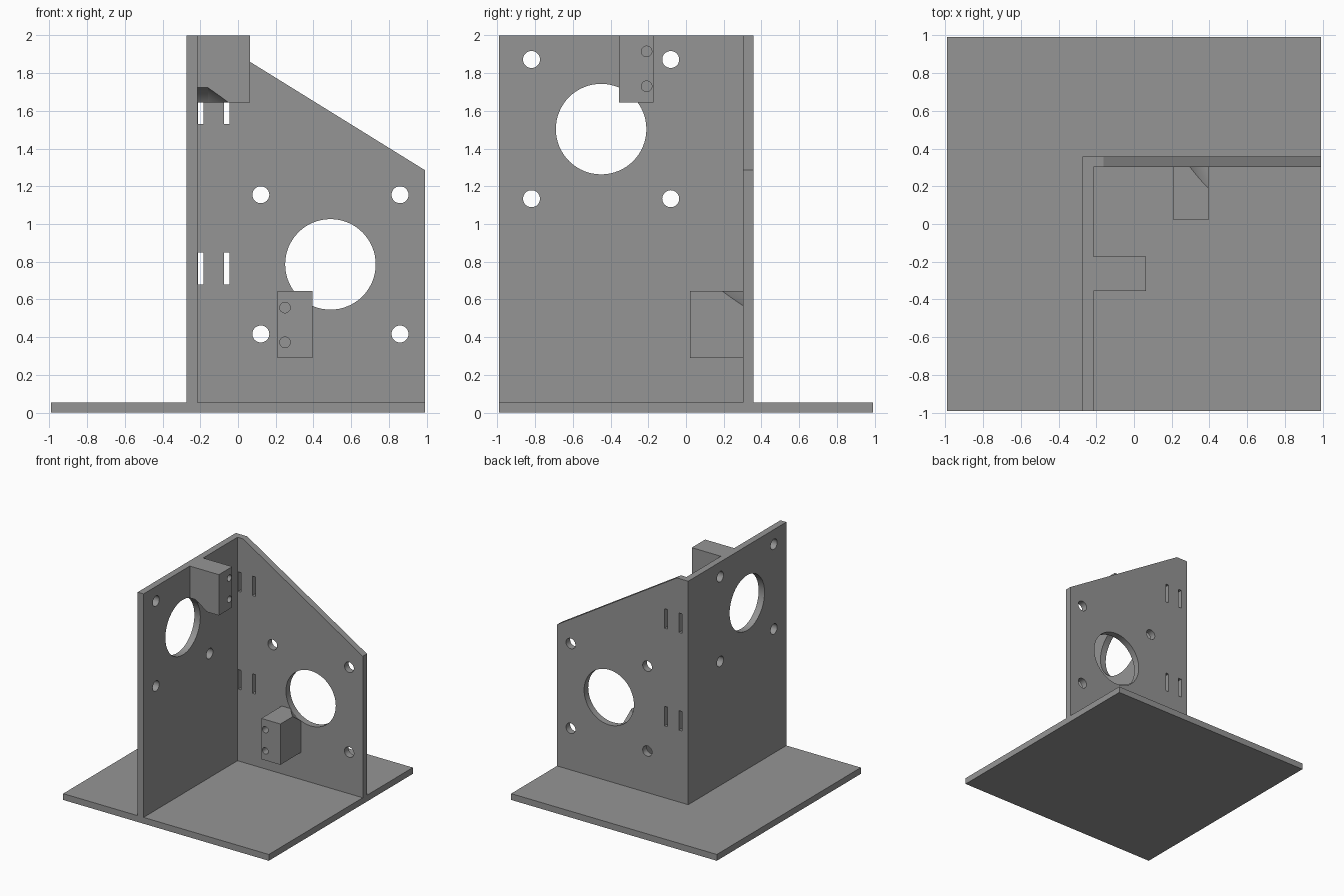
import bpy
import math
from mathutils import Vector

if "Cube" in bpy.data.objects:
    bpy.data.objects.remove(bpy.data.objects["Cube"])

grey = bpy.data.materials.new("matte grey")
grey.diffuse_color = (0.3, 0.3, 0.3, 1)
grey.use_nodes = True
grey.node_tree.nodes["Principled BSDF"].inputs["Base Color"].default_value = grey.diffuse_color


def mesh_object(name, verts, faces):
    me = bpy.data.meshes.new(name)
    me.from_pydata(verts, [], faces)
    me.materials.append(grey)
    ob = bpy.data.objects.new(name, me)
    bpy.context.collection.objects.link(ob)
    return ob


def prism(name, profile, y0, y1):
    """Extrude an anticlockwise (x, z) profile from y0 to y1."""
    n = len(profile)
    verts = [(x, y, z) for y in (y0, y1) for x, z in profile]
    faces = [tuple(range(n)), tuple(reversed(range(n, 2 * n)))]
    faces += [(i, i + n, (i + 1) % n + n, (i + 1) % n) for i in range(n)]
    return mesh_object(name, verts, faces)


def box(name, x, y, z):
    return prism(name, [(x[0], z[0]), (x[1], z[0]), (x[1], z[1]), (x[0], z[1])], *y)


def rod(start, end, r1, r2=None, sides=64):
    """Cylinder or cone cutter between two points."""
    a, b = Vector(start), Vector(end)
    d = b - a
    bpy.ops.mesh.primitive_cone_add(vertices=sides, radius1=r1,
                                    radius2=r1 if r2 is None else r2,
                                    depth=d.length, location=(a + b) / 2,
                                    rotation=d.to_track_quat('Z', 'Y').to_euler())
    ob = bpy.context.object
    ob.name = "cutter"
    ob.data.materials.append(grey)
    return ob


def cut(target, cutters):
    for c in cutters:
        m = target.modifiers.new("cut", 'BOOLEAN')
        m.operation, m.solver, m.object = 'DIFFERENCE', 'EXACT', c
        bpy.ops.object.select_all(action='DESELECT')
        bpy.context.view_layer.objects.active = target
        target.select_set(True)
        bpy.ops.object.modifier_apply(modifier=m.name)
        bpy.data.objects.remove(c)
    bpy.ops.object.shade_smooth_by_angle(angle=math.radians(30))


E = 0.99        # half width of the base
T = 0.055       # base thickness
R = 0.24        # large opening radius
S = 0.369       # bolt offset from opening centre
SIGNS = [(a, b) for a in (-1, 1) for b in (-1, 1)]

# Base plate
box("base_plate", (-E, E), (-E, E), (0, T))

# Side wall with opening and four bolt holes
side = box("side_wall", (-0.273, -0.216), (-E, 0.302), (T, 2))
sy, sz = -0.45, 1.503
cut(side, [rod((-0.4, sy, sz), (-0.1, sy, sz), R)] +
    [rod((-0.4, sy + a * S, sz + b * S), (-0.1, sy + a * S, sz + b * S), 0.045, sides=32)
     for a, b in SIGNS])

# Back wall with sloped top, opening, bolt holes and slots
back = prism("back_wall", [(-0.273, T), (E, T), (E, 1.286), (-0.163, 2), (-0.273, 2)],
             0.302, 0.359)
bx, bz = 0.49, 0.786
cut(back, [rod((bx, 0.2, bz), (bx, 0.45, bz), R)] +
    [rod((bx + a * S, 0.2, bz + b * S), (bx + a * S, 0.45, bz + b * S), 0.045, sides=32)
     for a, b in SIGNS] +
    [box("cutter", (x, x + 0.029), (0.2, 0.45), (z, z + 0.17))
     for x in (-0.211, -0.074) for z in (0.68, 1.53)])

# Block on the side wall: relief around the opening and two screw holes
upper = box("upper_block", (-0.216, 0.064), (-0.355, -0.171), (1.645, 2))
cut(upper, [rod((-0.26, sy, sz), (-0.16, sy, sz), R),
            rod((-0.1601, sy, sz), (-0.05, sy, sz), R, 0.17)] +
    [rod((-0.12, -0.209, z), (0.1, -0.209, z), 0.028, sides=32) for z in (1.73, 1.915)])

# Block on the back wall
lower = box("lower_block", (0.21, 0.394), (0.02, 0.302), (0.29, 0.645))
cut(lower, [rod((bx, 0.303, bz), (bx, 0.19, bz), R, 0.17)] +
    [rod((0.249, -0.02, z), (0.249, 0.2, z), 0.028, sides=32) for z in (0.373, 0.557)])
